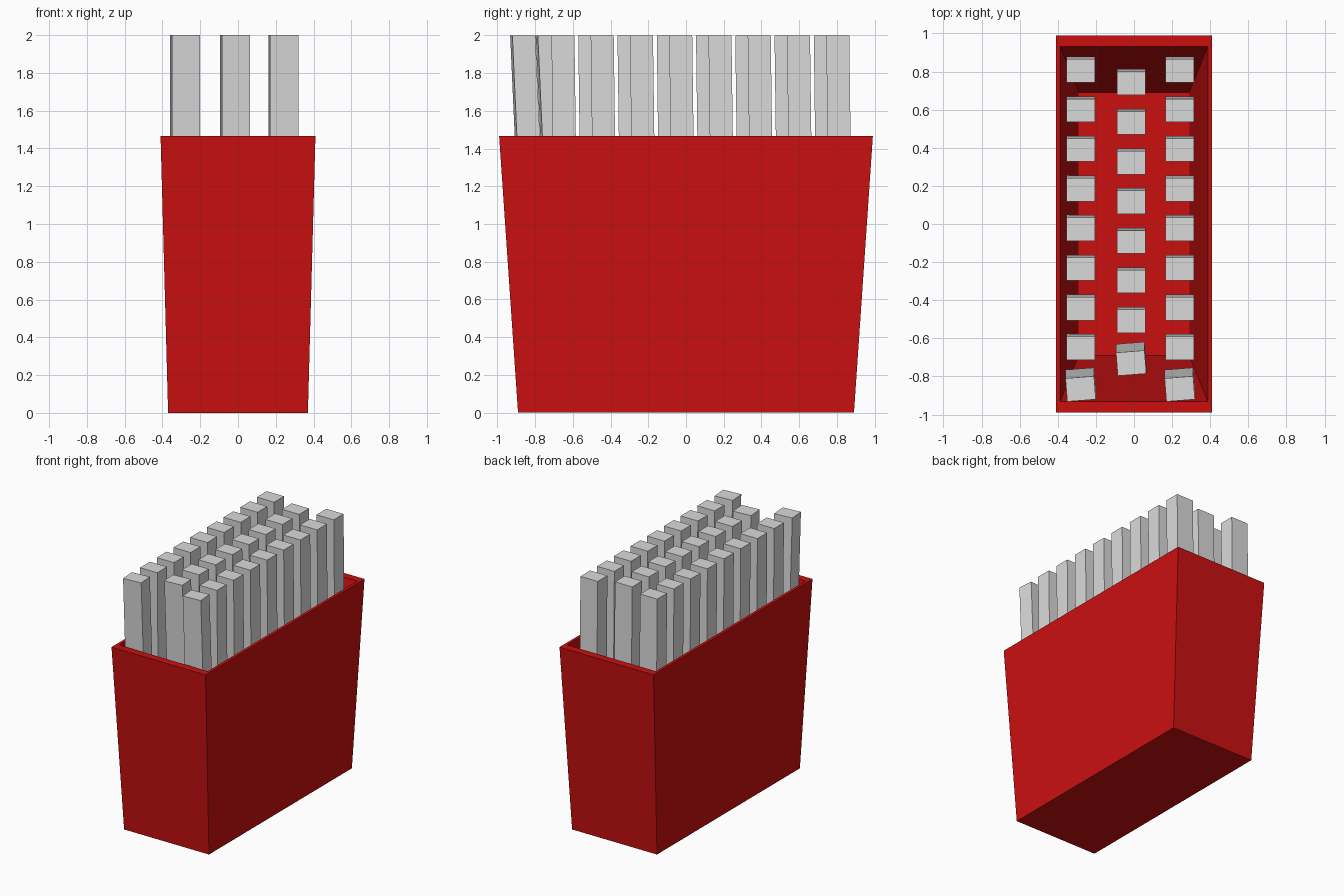
import bpy, bmesh
from math import radians
from mathutils import Matrix

cube = bpy.data.objects.get("Cube")
if cube:
    bpy.data.objects.remove(cube)


def material(name, colour):
    m = bpy.data.materials.new(name)
    m.use_nodes = True
    m.diffuse_color = colour
    m.node_tree.nodes["Principled BSDF"].inputs["Base Color"].default_value = colour
    return m


red = material("carton red", (0.60, 0.005, 0.005, 1))
grey = material("stick grey", (0.70, 0.70, 0.70, 1))


def finish(bm, name, mat):
    bmesh.ops.recalc_face_normals(bm, faces=bm.faces)
    mesh = bpy.data.meshes.new(name)
    bm.to_mesh(mesh)
    bm.free()
    mesh.materials.append(mat)
    obj = bpy.data.objects.new(name, mesh)
    bpy.context.collection.objects.link(obj)
    return obj


def ring(bm, hx, hy, z):
    return [bm.verts.new((sx * hx, sy * hy, z))
            for sx, sy in ((-1, -1), (1, -1), (1, 1), (-1, 1))]


# Tapered open carton: outer base, outer rim, inner rim, inner floor
bm = bmesh.new()
rings = [ring(bm, *r) for r in
         ((0.37, 0.89, 0), (0.41, 0.99, 1.465), (0.387, 0.93, 1.465), (0.29, 0.69, 0.08))]
bm.faces.new(rings[0])
bm.faces.new(rings[-1])
for a, b in zip(rings, rings[1:]):
    for i in range(4):
        j = (i + 1) % 4
        bm.faces.new((a[i], a[j], b[j], b[i]))
finish(bm, "carton", red)

# Square sticks, each leaning slightly forward with a flat top
WIDTH, DEPTH, TOP, BOTTOM = 0.15, 0.122, 2.0, 1.0


def stick(name, x, y, lean=0.013, twist=0):
    bm = bmesh.new()
    bmesh.ops.create_cube(bm, size=1)
    bmesh.ops.scale(bm, vec=(WIDTH, DEPTH, TOP - BOTTOM), verts=bm.verts)
    bmesh.ops.rotate(bm, matrix=Matrix.Rotation(radians(twist), 3, "Z"), verts=bm.verts)
    for v in bm.verts:
        if v.co.z < 0:
            v.co.y += lean
    bmesh.ops.translate(bm, vec=(x, y, (TOP + BOTTOM) / 2), verts=bm.verts)
    finish(bm, name, grey)


STEP = 0.208
for row, x, y, count in (("right", -0.28, 0.804, 8), ("middle", -0.015, 0.738, 7),
                         ("left", 0.24, 0.804, 8)):
    for i in range(count):
        stick(f"{row}_stick_{i + 1}", x, y - i * STEP)
    # The front stick of every row is twisted and leans further
    front_y = -0.73 if row == "middle" else -0.865
    stick(f"{row}_front_stick", x, front_y, lean=0.045, twist=4.5)
